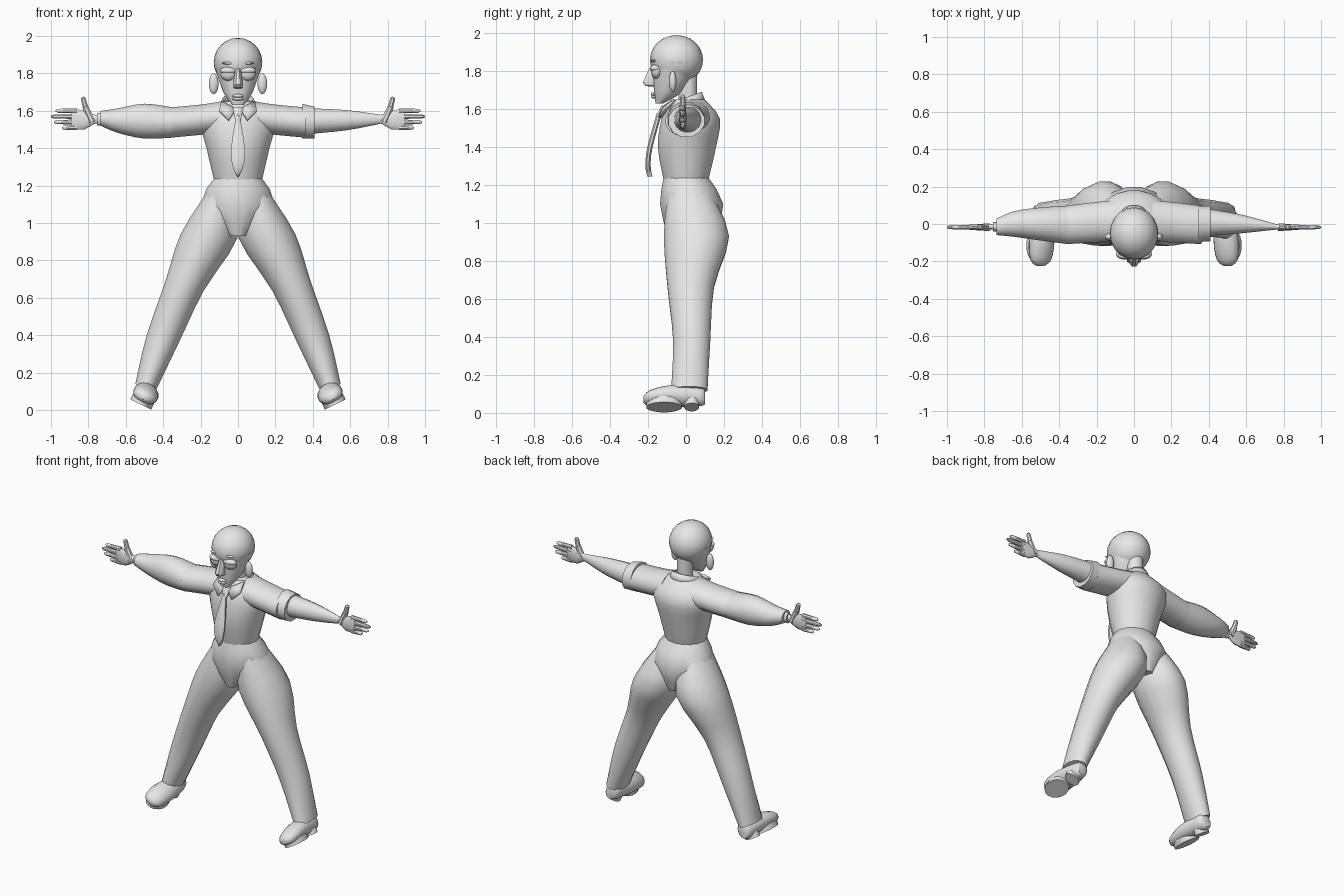
import bpy, bmesh, math
from mathutils import Vector, Matrix, geometry

if "Cube" in bpy.data.objects:
    bpy.data.objects.remove(bpy.data.objects["Cube"])

grey = (0.8, 0.8, 0.8, 1)
plain_grey = bpy.data.materials.new("plain_grey")
plain_grey.use_nodes = True
plain_grey.diffuse_color = grey
plain_grey.node_tree.nodes["Principled BSDF"].inputs["Base Color"].default_value = grey


def finish(bm, name, place, thickness=0):
    """Turn a bmesh into a smooth-shaded object, optionally given thickness."""
    bmesh.ops.transform(bm, matrix=place, verts=bm.verts)
    bmesh.ops.recalc_face_normals(bm, faces=bm.faces)
    mesh = bpy.data.meshes.new(name)
    bm.to_mesh(mesh)
    bm.free()
    mesh.materials.append(plain_grey)
    part = bpy.data.objects.new(name, mesh)
    bpy.context.collection.objects.link(part)
    if thickness:
        shell = part.modifiers.new("thickness", "SOLIDIFY")
        shell.thickness = thickness
        shell.offset = 0
    bpy.ops.object.select_all(action="DESELECT")
    bpy.context.view_layer.objects.active = part
    part.select_set(True)
    bpy.ops.object.shade_smooth_by_angle(angle=math.radians(40))


def blend(rings, steps):
    """Insert curved in-between sections."""
    result = []
    last = len(rings) - 1
    for i in range(last):
        columns = []
        for before, start, end, after in zip(rings[max(i - 1, 0)], rings[i], rings[i + 1], rings[min(i + 2, last)]):
            columns.append(geometry.interpolate_bezier(
                start, start + (end - before) / 6, end - (after - start) / 6, end, steps + 1))
        result += list(zip(*columns))[:-1]
    return result + [rings[last]]


def loft(name, rings, place=Matrix(), sides=16, steps=3, caps=True, thickness=0):
    """Skin elliptical sections, each a centre and two half axes."""
    bm = bmesh.new()
    loops = []
    for centre, across, along in blend(rings, steps):
        angles = [math.tau * (i + 0.5) / sides for i in range(sides)]
        loops.append([bm.verts.new(centre + across * math.cos(a) + along * math.sin(a)) for a in angles])
    for low, high in zip(loops, loops[1:]):
        for i in range(sides):
            bm.faces.new((low[i - 1], low[i], high[i], high[i - 1]))
    if caps:
        bm.faces.new(loops[0])
        bm.faces.new(loops[-1])
    finish(bm, name, place, thickness)


def level(z, wide, front, back):
    """Horizontal section with a half width, front y and back y."""
    return Vector((0, (front + back) / 2, z)), Vector((wide, 0, 0)), Vector((0, (back - front) / 2, 0))


def slice_x(x, bottom, top, front, back):
    """Upright section across an arm."""
    centre = Vector((x, (front + back) / 2, (bottom + top) / 2))
    return centre, Vector((0, (back - front) / 2, 0)), Vector((0, 0, (top - bottom) / 2))


def slice_y(y, wide, bottom, top):
    """Upright section across a foot."""
    return Vector((0, y, (bottom + top) / 2)), Vector((wide, 0, 0)), Vector((0, 0, (top - bottom) / 2))


def slanted(inner, outer, front, back):
    """Leg section spanning an inner and an outer (x, z) point."""
    inner, outer = (Vector((x, (front + back) / 2, z)) for x, z in (inner, outer))
    return (inner + outer) / 2, (outer - inner) / 2, Vector((0, (back - front) / 2, 0))


def ball(name, centre, size, place=Matrix()):
    bm = bmesh.new()
    shape = Matrix.Translation(centre) @ Matrix.Diagonal((*size, 1))
    bmesh.ops.create_uvsphere(bm, u_segments=20, v_segments=12, radius=1, matrix=shape)
    finish(bm, name, place)


def finger(name, start, end, radius, place):
    """Tapered digit with a rounded tip."""
    start, end = Vector(start), Vector(end)
    side = Vector((0, radius, 0))
    up = (end - start).normalized().cross(side)
    rings = [(start.lerp(end, t), side * size, up * size) for t, size in ((0, 1), (0.5, 0.9), (0.9, 0.8), (1, 0.3))]
    loft(name, rings, place, sides=8, steps=1)


# Shirt body and trouser seat
loft("shirt_body", [
    level(z=1.23, wide=0.13, front=-0.12, back=0.12),
    level(z=1.4, wide=0.17, front=-0.15, back=0.16),
    level(z=1.55, wide=0.2, front=-0.13, back=0.18),
    level(z=1.65, wide=0.1, front=-0.08, back=0.1)], sides=20)
loft("trouser_seat", [
    level(z=1.24, wide=0.13, front=-0.12, back=0.12),
    level(z=1.1, wide=0.2, front=-0.14, back=0.2),
    level(z=0.93, wide=0.06, front=-0.1, back=0.16)], steps=2)

# Neck, head and face
loft("neck", [level(z, wide=0.05, front=-0.04, back=0.06) for z in (1.6, 1.8)], steps=1)
ball("skull", centre=(0, -0.05, 1.86), size=(0.13, 0.14, 0.13))
loft("jaw", [
    level(z=1.63, wide=0.03, front=-0.16, back=-0.12),
    level(z=1.7, wide=0.08, front=-0.17, back=-0.01),
    level(z=1.85, wide=0.13, front=-0.18, back=0.08)], sides=20)
loft("nose", [
    level(z=1.72, wide=0.02, front=-0.2, back=-0.15),
    level(z=1.74, wide=0.03, front=-0.23, back=-0.15),
    level(z=1.84, wide=0.01, front=-0.18, back=-0.15)], sides=8, steps=2)
for name, z in (("upper_lip", 1.68), ("lower_lip", 1.665)):
    ball(name, centre=(0, -0.17, z), size=(0.03, 0.015, 0.01))

# Collar band leaning forward, tie knot and hanging tie
loft("collar_band", [
    (Vector((0, 0, z)), Vector((wide, 0, 0)), Vector((0, wide, 0.03)))
    for z, wide in ((1.61, 0.1), (1.66, 0.08))], steps=1, caps=False, thickness=0.01)
loft("tie_knot", [
    level(z=1.62, wide=0.03, front=-0.13, back=-0.09),
    level(z=1.56, wide=0.02, front=-0.16, back=-0.12)], sides=8, steps=1)
loft("tie_blade", [
    level(z, wide, front=y - 0.015, back=y + 0.015)
    for z, wide, y in ((1.58, 0.01, -0.14), (1.4, 0.04, -0.19), (1.3, 0.03, -0.2), (1.245, 0.003, -0.19))], sides=8)

for side, sign in (("left", 1), ("right", -1)):
    mirror = Matrix.Diagonal((sign, 1, 1, 1))

    # Face details
    ball(side + "_eye", centre=(0.05, -0.155, 1.8), size=(0.045, 0.03, 0.04), place=mirror)
    ball(side + "_eyelid", centre=(0.05, -0.16, 1.815), size=(0.047, 0.03, 0.02), place=mirror)
    ball(side + "_eyebrow", centre=(0.05, -0.17, 1.855), size=(0.035, 0.015, 0.008), place=mirror)
    ball(side + "_ear", centre=(0.13, -0.07, 1.745), size=(0.026, 0.02, 0.055), place=mirror)

    # Collar flap
    bm = bmesh.new()
    corners = ((0.09, -0.06, 1.65), (0.01, -0.12, 1.61), (0.05, -0.14, 1.55), (0.1, -0.12, 1.6))
    bm.faces.new([bm.verts.new(corner) for corner in corners])
    finish(bm, side + "_collar_flap", mirror, thickness=0.014)

    # Trouser leg
    loft(side + "_trouser_leg", [
        slanted(inner=(0.02, 1.12), outer=(0.17, 1.16), front=-0.1, back=0.14),
        slanted(inner=(0, 0.92), outer=(0.31, 0.94), front=-0.12, back=0.23),
        slanted(inner=(0.18, 0.64), outer=(0.39, 0.69), front=-0.1, back=0.15),
        slanted(inner=(0.31, 0.37), outer=(0.49, 0.4), front=-0.07, back=0.13),
        slanted(inner=(0.44, 0.1), outer=(0.55, 0.14), front=-0.08, back=0.115)], mirror)

    # Shoe with a separate sole and heel, tilted square to the leg
    foot = mirror @ Matrix.Translation((0.52, 0, 0.03)) @ Matrix.Rotation(math.radians(-26), 4, "Y")
    loft(side + "_shoe", [
        slice_y(y=-0.225, wide=0.02, bottom=0.03, top=0.06),
        slice_y(y=-0.19, wide=0.06, bottom=0.01, top=0.09),
        slice_y(y=-0.08, wide=0.07, bottom=0.01, top=0.12),
        slice_y(y=0.07, wide=0.05, bottom=0.01, top=0.12),
        slice_y(y=0.1, wide=0.03, bottom=0.02, top=0.1)], foot)
    for part, wide, front, back in (("_sole", 0.063, -0.21, -0.02), ("_heel", 0.05, -0.01, 0.07)):
        loft(side + part, [level(z, wide, front, back) for z in (0, 0.035)], foot, steps=1)

    # Hand
    loft(side + "_palm", [
        slice_x(x=0.74, bottom=1.53, top=1.58, front=-0.03, back=0),
        slice_x(x=0.77, bottom=1.53, top=1.58, front=-0.03, back=0),
        slice_x(x=0.82, bottom=1.5, top=1.6, front=-0.035, back=0),
        slice_x(x=0.89, bottom=1.5, top=1.615, front=-0.03, back=-0.005)], mirror, steps=2)
    for i, (part, reach) in enumerate((("index", 0.975), ("middle", 1), ("ring", 0.985), ("little", 0.94))):
        z = 1.6 - 0.03 * i
        finger(f"{side}_{part}_finger", (0.86, -0.017, z), (reach, -0.017, z), 0.0145, mirror)
    finger(side + "_thumb_base", (0.78, -0.017, 1.54), (0.82, -0.017, 1.63), 0.022, mirror)
    finger(side + "_thumb_tip", (0.81, -0.017, 1.6), (0.83, -0.017, 1.675), 0.017, mirror)

    # Upper sleeve
    loft(side + "_upper_sleeve", [
        slice_x(x=0.1, bottom=1.48, top=1.65, front=-0.1, back=0.13),
        slice_x(x=0.2, bottom=1.47, top=1.635, front=-0.1, back=0.12),
        slice_x(x=0.36, bottom=1.455, top=1.62, front=-0.11, back=0.1)], mirror)

# Long lower sleeve and wrist band on the right arm
loft("right_lower_sleeve", [
    slice_x(x=0.35, bottom=1.455, top=1.62, front=-0.11, back=0.1),
    slice_x(x=0.5, bottom=1.45, top=1.64, front=-0.09, back=0.09),
    slice_x(x=0.64, bottom=1.48, top=1.615, front=-0.07, back=0.07),
    slice_x(x=0.735, bottom=1.52, top=1.6, front=-0.06, back=0.03)], mirror)
loft("right_wrist_band", [
    slice_x(x, bottom=1.52, top=1.59, front=-0.04, back=0.01) for x in (0.73, 0.755)], mirror, steps=1)

# Turned-up cuff and bare forearm on the left arm
loft("left_cuff", [
    slice_x(x=0.345, bottom=1.45, top=1.64, front=-0.1, back=0.1),
    slice_x(x=0.41, bottom=1.45, top=1.625, front=-0.095, back=0.1)], sides=12, steps=1)
loft("left_forearm", [
    slice_x(x=0.38, bottom=1.475, top=1.615, front=-0.065, back=0.085),
    slice_x(x=0.58, bottom=1.495, top=1.605, front=-0.05, back=0.05),
    slice_x(x=0.76, bottom=1.53, top=1.58, front=-0.03, back=0)])
